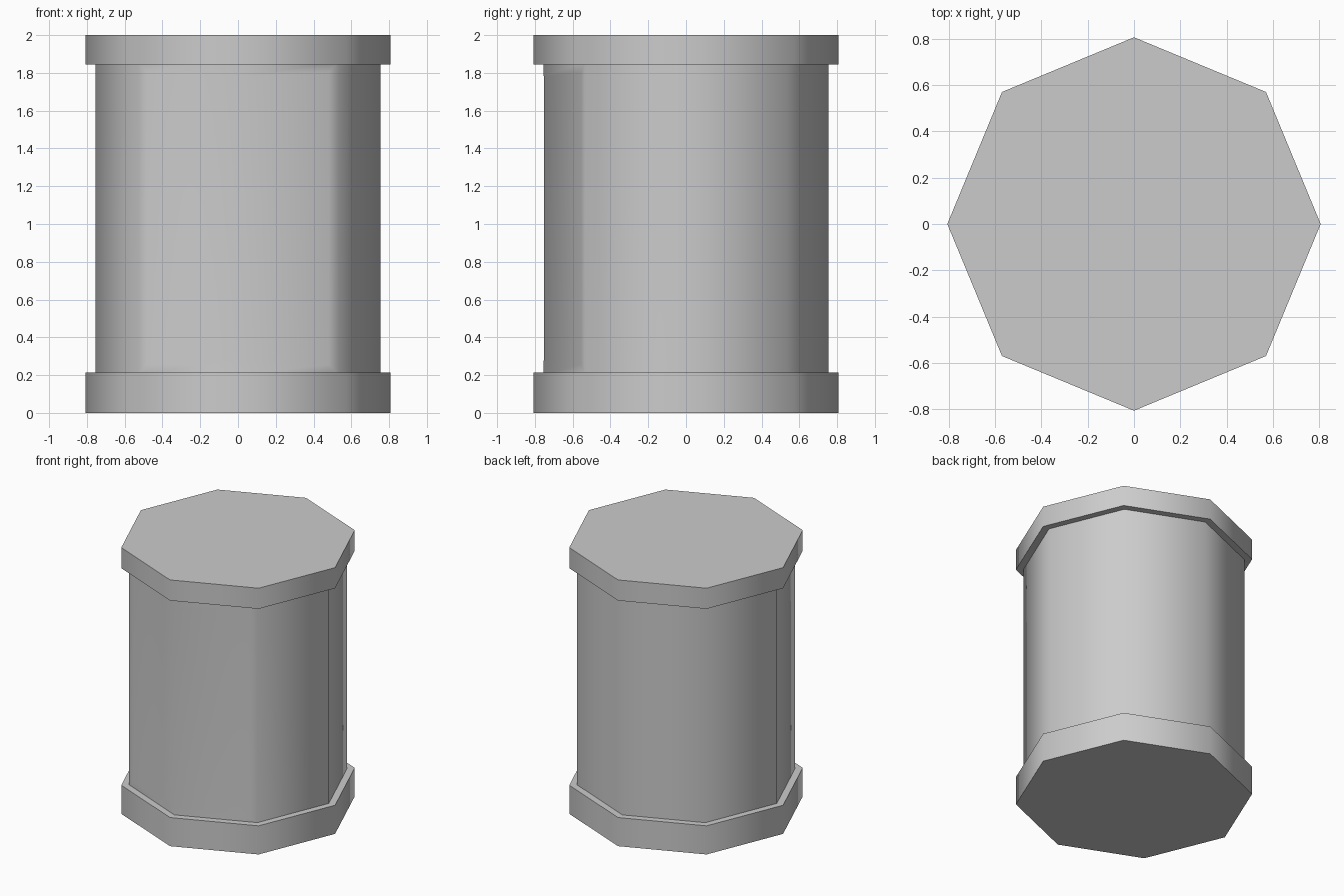
import bpy, bmesh, math

cube = bpy.data.objects.get("Cube")
if cube:
    bpy.data.objects.remove(cube, do_unlink=True)

grey = bpy.data.materials.new("light_grey")
grey.use_nodes = True
grey.diffuse_color = (0.6, 0.6, 0.6, 1)
grey.node_tree.nodes["Principled BSDF"].inputs["Base Color"].default_value = (0.6, 0.6, 0.6, 1)


def drum(name, radius, bottom, top):
    """Eight-sided prism with its corners on the x and y axes."""
    bpy.ops.mesh.primitive_cylinder_add(vertices=8, radius=radius, depth=top - bottom,
                                        location=(0, 0, (bottom + top) / 2))
    obj = bpy.context.object
    obj.name = name
    obj.data.materials.append(grey)
    return obj


# Central body, with base and lid bands
body = drum("body", 0.755, 0.2, 1.86)
base = drum("base_band", 0.807, 0, 0.215)
lid = drum("lid_band", 0.807, 1.845, 2)

# Barely recessed panel across the two front sides
bm = bmesh.new()
bm.from_mesh(body.data)
front = [f for f in bm.faces if f.normal.y < -0.8]
bmesh.ops.inset_region(bm, faces=front, thickness=0.08, depth=-0.002)
bm.to_mesh(body.data)
bm.free()

# Rounded shading around the sides, crisp rims
for obj in (body, base, lid):
    bpy.ops.object.select_all(action="DESELECT")
    obj.select_set(True)
    bpy.context.view_layer.objects.active = obj
    bpy.ops.object.shade_smooth_by_angle(angle=math.radians(60))
